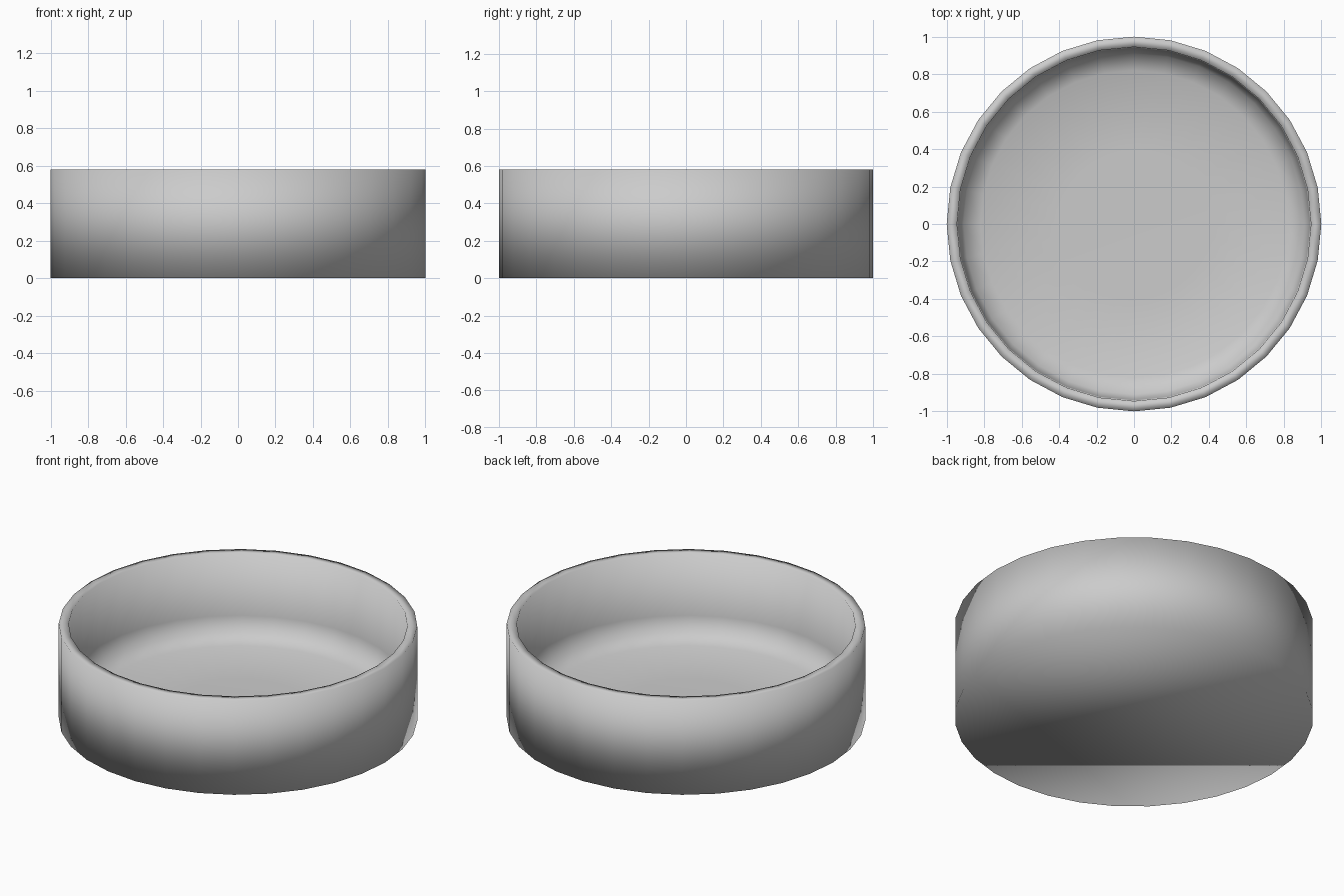
import bpy, bmesh
from math import cos, sin, tau

if "Cube" in bpy.data.objects:
    bpy.data.objects.remove(bpy.data.objects["Cube"])

SIDES = 32

# Dish cross-section (radius, height): outer wall, rim, inner wall, rounded inner corner, floor
PROFILE = [(1.0, 0.0), (1.0, 0.58), (0.945, 0.58), (0.94, 0.2),
           (0.91, 0.11), (0.82, 0.07), (0.4, 0.06)]


def ring(bm, radius, z):
    return [bm.verts.new((radius * cos(tau * i / SIDES), radius * sin(tau * i / SIDES), z))
            for i in range(SIDES)]


# Round open dish: walls, lip and inner corner
bm = bmesh.new()
rings = [ring(bm, r, z) for r, z in PROFILE]
for a, b in zip(rings, rings[1:]):
    for i in range(SIDES):
        j = (i + 1) % SIDES
        bm.faces.new((a[i], a[j], b[j], b[i]))

# Underside and middle of the inner floor
bm.faces.new(rings[0][::-1])
bm.faces.new(rings[-1])

# Softly shaded all over, corners included
for f in bm.faces:
    f.smooth = True

mesh = bpy.data.meshes.new("round_dish")
bm.to_mesh(mesh)
bm.free()
bpy.context.collection.objects.link(bpy.data.objects.new("round_dish", mesh))
